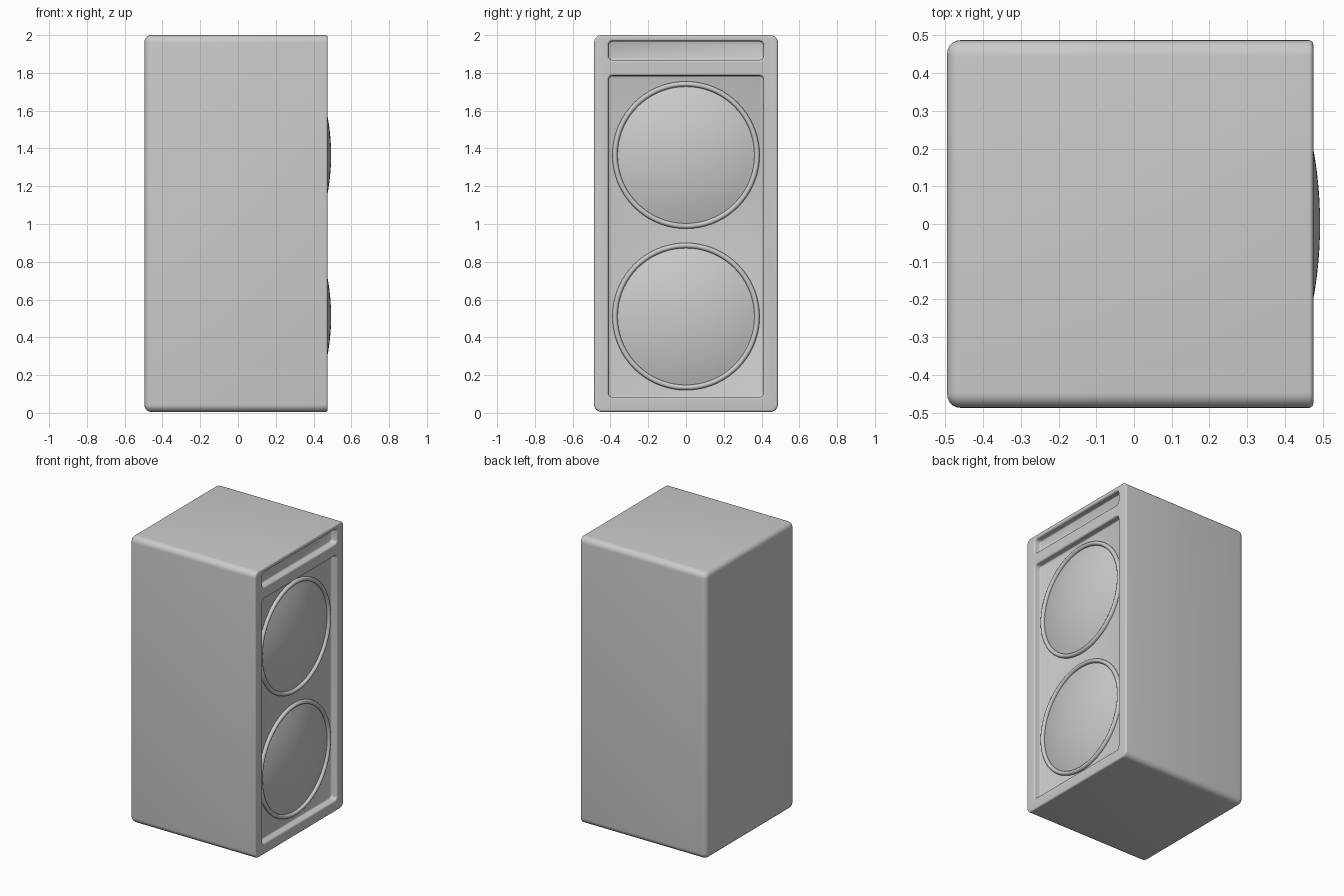
import bpy, bmesh
from math import sin, cos, pi, sqrt, radians

if "Cube" in bpy.data.objects:
    bpy.data.objects.remove(bpy.data.objects["Cube"])

FACE = 0.475     # x of the speaker face
FLOOR = 0.43     # x of the recessed panels


def finish(name, bm, angle=40):
    bmesh.ops.recalc_face_normals(bm, faces=bm.faces)
    me = bpy.data.meshes.new(name)
    bm.to_mesh(me)
    bm.free()
    ob = bpy.data.objects.new(name, me)
    bpy.context.collection.objects.link(ob)
    smooth(ob, angle)
    return ob


def smooth(ob, angle):
    bpy.ops.object.select_all(action='DESELECT')
    bpy.context.view_layer.objects.active = ob
    ob.select_set(True)
    bpy.ops.object.shade_smooth_by_angle(angle=radians(angle))


def rounded_loop(bm, x, hy, z0, z1, r, n=6):
    """Rounded rectangle in the yz plane."""
    verts = []
    for k, (cy, cz) in enumerate([(hy - r, z1 - r), (r - hy, z1 - r),
                                  (r - hy, z0 + r), (hy - r, z0 + r)]):
        for i in range(n + 1):
            a = (k + i / n) * pi / 2
            verts.append(bm.verts.new((x, cy + r * cos(a), cz + r * sin(a))))
    return verts


def loft(name, hy, z0, z1, r, sections):
    """Capped loft of rounded rectangles; sections are (x, inset)."""
    bm = bmesh.new()
    loops = [rounded_loop(bm, x, hy - d, z0 + d, z1 - d, max(r - d, 0.006))
             for x, d in sections]
    for a, b in zip(loops, loops[1:]):
        for i in range(len(a)):
            j = (i + 1) % len(a)
            bm.faces.new((a[i], a[j], b[j], b[i]))
    bm.faces.new(loops[0])
    bm.faces.new(loops[-1])
    return finish(name, bm)


def arc(cx, r, a0, a1, n=5):
    """Quarter fillet as (x, inset) pairs."""
    out = []
    for i in range(n + 1):
        a = radians(a0 + (a1 - a0) * i / n)
        out.append((cx + r * cos(a), r - r * sin(a)))
    return out


def lathe(name, profile, z, closed=False, n=72):
    """Revolve (radius, x) points about an x-parallel axis at height z."""
    bm = bmesh.new()
    rings = []
    for r, x in profile:
        if r == 0:
            rings.append([bm.verts.new((x, 0, z))] * n)
        else:
            rings.append([bm.verts.new((x, r * cos(2 * pi * i / n), z + r * sin(2 * pi * i / n)))
                          for i in range(n)])
    pairs = list(zip(rings, rings[1:]))
    if closed:
        pairs.append((rings[-1], rings[0]))
    for a, b in pairs:
        for i in range(n):
            j = (i + 1) % n
            bm.faces.new(list(dict.fromkeys((a[i], a[j], b[j], b[i]))))
    return finish(name, bm, 60)


# Cabinet: soft back edges, tight front edges
cabinet = loft("cabinet", 0.487, 0.005, 2.0, 0.04,
               arc(-0.46, 0.035, 180, 90) + arc(FACE - 0.012, 0.012, 90, 0))

# Recesses with a flared lip and a filleted floor
for name, z0, z1 in (("driver_recess_cutter", 0.083, 1.785),
                     ("slot_recess_cutter", 1.868, 1.968)):
    lip = [(FACE - 0.01 + 0.01 * sin(a), -0.01 * (1 - cos(a)))
           for a in (0, pi / 6, pi / 3, pi / 2)]
    cutter = loft(name, 0.41, z0, z1, 0.022,
                  [(FLOOR, 0.006), (FLOOR + 0.002, 0.002), (FLOOR + 0.006, 0)]
                  + lip + [(FACE + 0.05, -0.01)])
    cutter.hide_render = True
    mod = cabinet.modifiers.new(name, 'BOOLEAN')
    mod.operation = 'DIFFERENCE'
    mod.solver = 'EXACT'
    mod.object = cutter
    bpy.context.view_layer.objects.active = cabinet
    bpy.ops.object.modifier_apply(modifier=name)
    bpy.data.objects.remove(cutter, do_unlink=True)
smooth(cabinet, 40)

# Drivers: domed cone inside a rounded rim
R = 1.12
for label, z in (("upper", 1.365), ("lower", 0.51)):
    dome = [(0.365 * i / 10, 0.493 - R + sqrt(R * R - (0.365 * i / 10) ** 2))
            for i in range(11)]
    lathe(label + "_driver_dome", dome + [(0.365, FLOOR - 0.005)], z)
    rim = [(0.376 + 0.014 * cos(2 * pi * i / 14), 0.434 + 0.017 * sin(2 * pi * i / 14))
           for i in range(14)]
    lathe(label + "_driver_rim", rim, z, closed=True)
